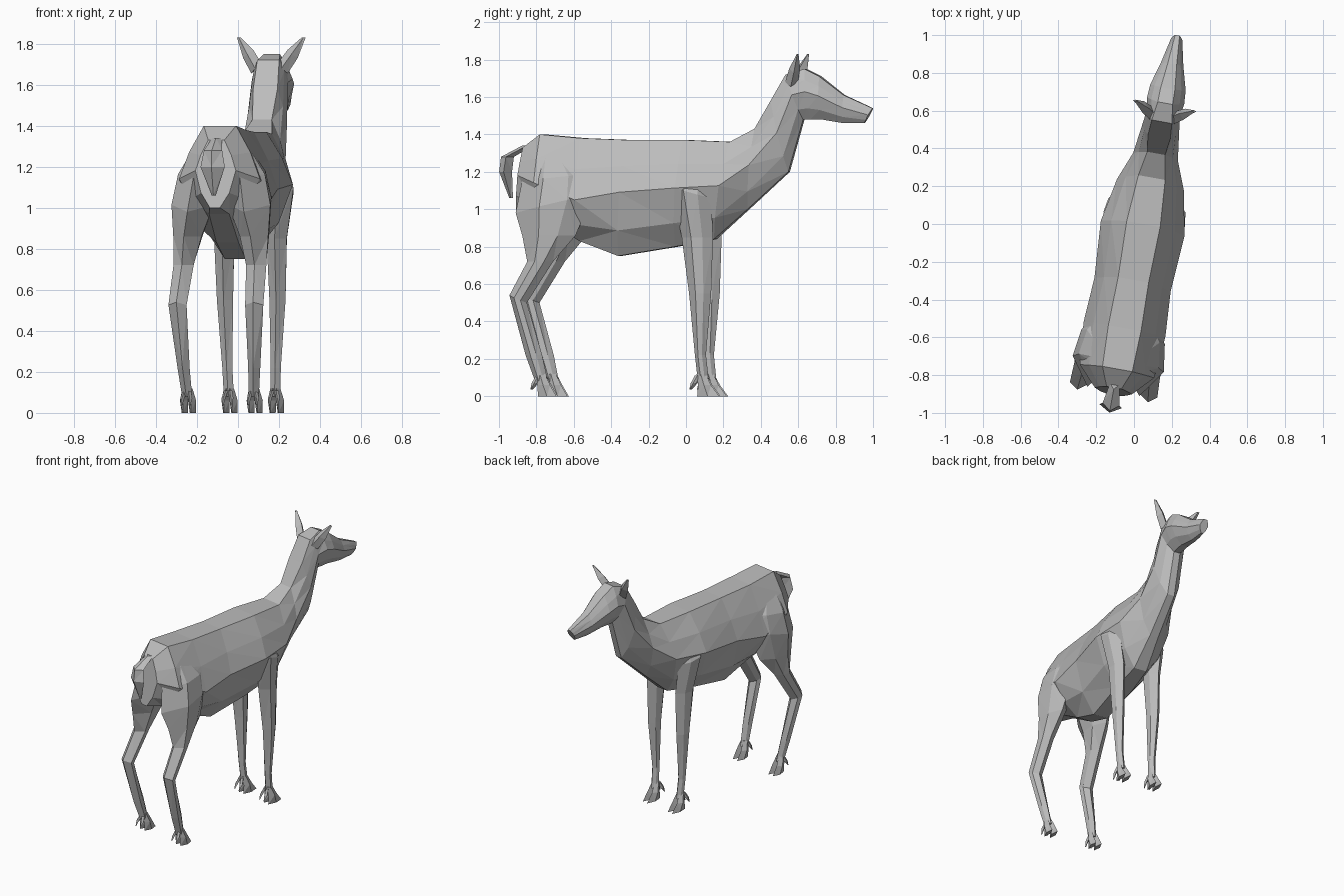
import bpy, bmesh, math

cube = bpy.data.objects.get("Cube")
if cube:
    bpy.data.objects.remove(cube)

grey = bpy.data.materials.new("plain grey")
grey.use_nodes = True
grey.diffuse_color = (.5, .5, .5, 1)
shader = grey.node_tree.nodes["Principled BSDF"]
shader.inputs["Base Color"].default_value = grey.diffuse_color

HEADING = math.radians(-10.2)  # the whole animal stands slightly turned


def loft(name, rings, side=1):
    """Skin a list of equal-length point rings with flat triangles and cap both ends."""
    bm = bmesh.new()
    loops = [[bm.verts.new((x * side, y, z)) for x, y, z in ring] for ring in rings]
    count = len(loops[0])
    for lower, upper in zip(loops, loops[1:]):
        for i in range(count):
            j = (i + 1) % count
            bm.faces.new((lower[i], lower[j], upper[j], upper[i]))
    bm.faces.new(loops[0])
    bm.faces.new(loops[-1])
    bmesh.ops.recalc_face_normals(bm, faces=bm.faces)
    bmesh.ops.triangulate(bm, faces=bm.faces)
    mesh = bpy.data.meshes.new(name)
    bm.to_mesh(mesh)
    bm.free()
    mesh.materials.append(grey)
    obj = bpy.data.objects.new(name, mesh)
    obj.location.x = .05
    obj.rotation_euler.z = HEADING
    bpy.context.collection.objects.link(obj)


def body_ring(top, bottom, width, flat=.4, widest=.45):
    """Symmetric ten-sided section hung between a top and a bottom point (y, z)."""
    ridge, keel = width * flat, width / 4
    half = [(ridge, 0),
            (ridge + (width - ridge) * .6, widest / 2),
            (width, widest),
            (keel + (width - keel) * .6, widest + (1 - widest) * .6),
            (keel, 1)]
    outline = half + [(-x, t) for x, t in reversed(half)]
    (top_y, top_z), (low_y, low_z) = top, bottom
    return [(x, top_y + (low_y - top_y) * t, top_z + (low_z - top_z) * t)
            for x, t in outline]


def leg_ring(z, back, front, x, half, tilt=0):
    """Six-sided leg section with a ridge at the front and the back."""
    depth = front - back
    slim = half * .8
    outline = [(0, 0), (half, .35), (slim, .7), (0, 1), (-slim, .7), (-half, .35)]
    return [(x + dx, back + depth * t, z + tilt * (t - .5)) for dx, t in outline]


def diamond(x, y, z, wide, deep, twist=0):
    """Four-sided section used for the tail, ears, toes and dewclaws."""
    return [(x + wide, y, z - twist), (x, y + deep, z),
            (x - wide, y, z + twist), (x, y - deep, z)]


# Torso, neck and head in one skin, from the rump to the muzzle
loft("body_neck_and_head", [
    body_ring((-.88, 1.33), (-.92, 1), .1),
    body_ring((-.78, 1.4), (-.8, .97), .2, widest=.6),
    body_ring((-.56, 1.38), (-.57, .83), .22, widest=.6),
    body_ring((-.3, 1.37), (-.36, .75), .205),
    body_ring((0, 1.37), (-.05, .8), .225),
    body_ring((.25, 1.36), (.16, .84), .18),
    body_ring((.38, 1.43), (.34, 1), .12),
    body_ring((.47, 1.58), (.56, 1.2), .1, flat=.6),
    body_ring((.55, 1.72), (.64, 1.48), .09, flat=.6),
    body_ring((.65, 1.75), (.68, 1.48), .1),
    body_ring((.73, 1.71), (.74, 1.48), .095),
    body_ring((.86, 1.61), (.86, 1.46), .06),
    body_ring((1.015, 1.54), (.97, 1.46), .03),
])

# Tail arching out and down
loft("tail", [
    diamond(0, -.86, 1.34, .025, .03),
    diamond(0, -.97, 1.28, .045, .035),
    diamond(0, -.98, 1.2, .06, .035),
    diamond(0, -.95, 1.06, .01, .01),
])


def foot(label, x, heel, toe, side):
    """Cloven hoof with two pointed toes and two small dewclaws behind."""
    mid = (heel + toe) / 2
    sole = mid + .02
    for part, dx in (("outer", .02), ("inner", -.02)):
        loft(f"{label}_{part}_toe", [
            diamond(x + dx / 2, mid - .02, .12, .015, .025),
            diamond(x + dx, mid, .06, .02, .035),
            diamond(x + dx, sole, 0, .015, toe - sole),
        ], side)
        loft(f"{label}_{part}_dewclaw", [
            diamond(x + dx / 2, heel + .04, .11, .01, .015),
            diamond(x + dx, heel + .02, .07, .01, .015),
            diamond(x + dx, heel, .035, .003, .003),
        ], side)


for side, word in ((1, "left"), (-1, "right")):
    # Hind leg, from a haunch sunk into the rump down to the fetlock
    loft(f"{word}_hind_leg", [
        leg_ring(1.32, -.79, -.64, .09, .03),
        leg_ring(1.17, -.87, -.49, .115, .1, tilt=.04),
        leg_ring(1.03, -.9, -.48, .14, .105, tilt=.1),
        leg_ring(.86, -.86, -.57, .165, .07),
        leg_ring(.72, -.83, -.69, .18, .05),
        leg_ring(.52, -.925, -.83, .19, .045, tilt=-.04),
        leg_ring(.22, -.84, -.75, .175, .03),
        leg_ring(.08, -.79, -.72, .165, .025),
    ], side)
    foot(f"{word}_hind", .165, -.81, -.67, side)

    # Foreleg, from a shoulder sunk into the chest down to the fetlock
    loft(f"{word}_foreleg", [
        leg_ring(1.25, .02, .12, .11, .035),
        leg_ring(1.09, -.05, .165, .155, .065, tilt=-.06),
        leg_ring(.85, 0, .17, .13, .05),
        leg_ring(.55, .04, .16, .13, .04),
        leg_ring(.22, .07, .13, .12, .025),
        leg_ring(.08, .085, .145, .115, .025),
    ], side)
    foot(f"{word}_fore", .115, .045, .205, side)

    # Upright pointed ear
    loft(f"{word}_ear", [
        diamond(.065, .585, 1.68, .025, .035, twist=.025),
        diamond(.11, .61, 1.75, .025, .03, twist=.02),
        diamond(.16, .635, 1.83, .01, .005),
    ], side)
